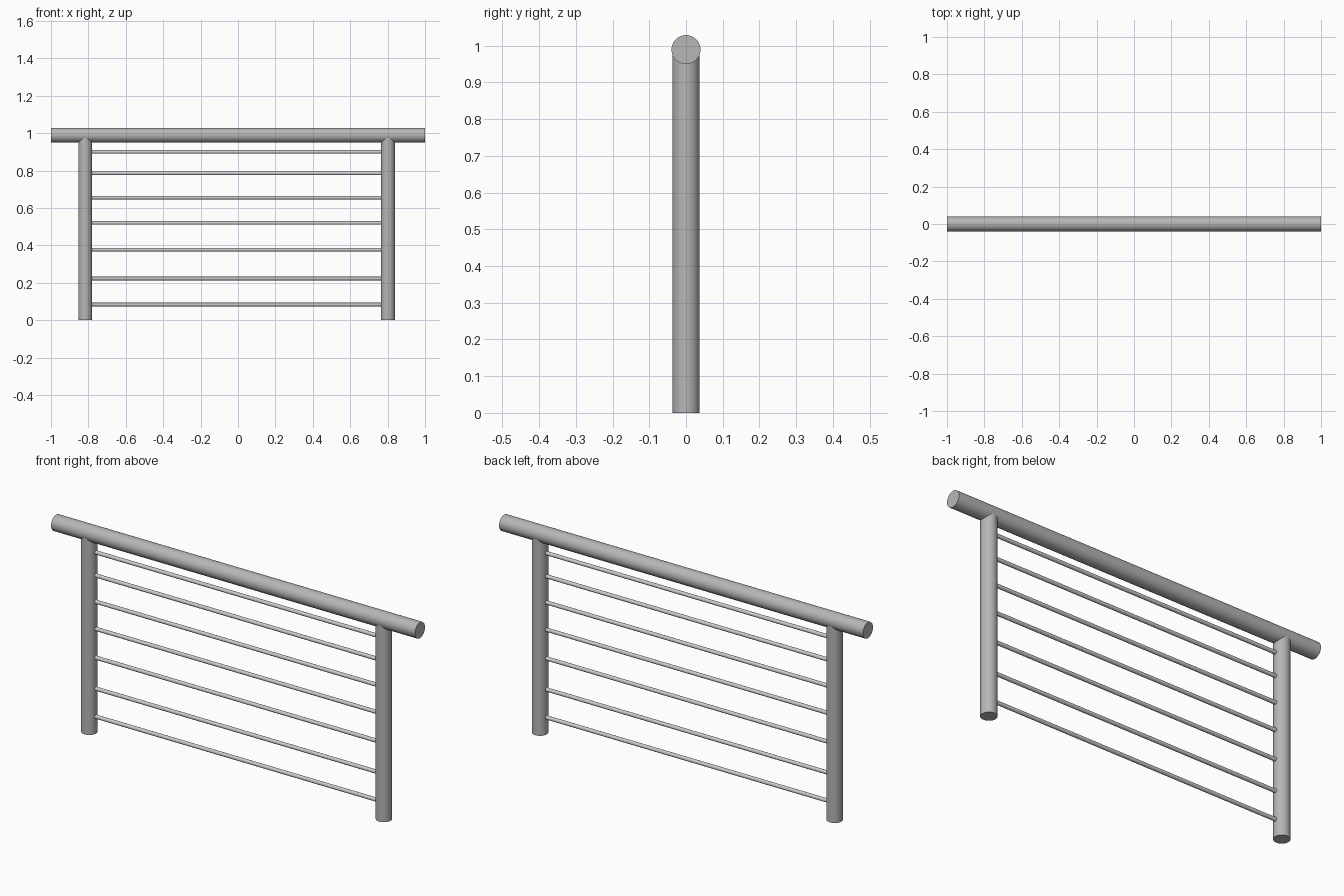
import bpy
import math

if "Cube" in bpy.data.objects:
    bpy.data.objects.remove(bpy.data.objects["Cube"])

# Darker grey for the handrail and posts; the bars stay plain grey
dark = bpy.data.materials.new("dark_grey")
dark.diffuse_color = (0.47, 0.47, 0.47, 1)
dark.use_nodes = True
dark.node_tree.nodes["Principled BSDF"].inputs["Base Color"].default_value = dark.diffuse_color


def cylinder(name, radius, start, end, axis, offset, sides=48, material=None):
    """Smooth capped cylinder from start to end along 'X' or 'Z'; offset is its other coordinate."""
    mid = (start + end) / 2
    along_x = axis == 'X'
    bpy.ops.mesh.primitive_cylinder_add(
        vertices=sides, radius=radius, depth=end - start,
        location=(mid, 0, offset) if along_x else (offset, 0, mid),
        rotation=(0, math.pi / 2 if along_x else 0, 0))
    obj = bpy.context.object
    obj.name = name
    if material:
        obj.data.materials.append(material)
    bpy.ops.object.shade_smooth_by_angle(angle=math.radians(40))


RAIL_Z, RAIL_R = 0.9895, 0.0395
POST_R = 0.037
LEFT_X, RIGHT_X = -0.817, 0.802

# Handrail
cylinder("handrail", RAIL_R, -1, 1, 'X', RAIL_Z, material=dark)

# Posts, running up into the handrail
for side, x in (("left", LEFT_X), ("right", RIGHT_X)):
    cylinder(side + "_post", POST_R, 0, RAIL_Z - 0.005, 'Z', x, material=dark)

# Horizontal bars, sunk slightly into the posts
bar_heights = (0.084, 0.223, 0.377, 0.520, 0.655, 0.785, 0.900)
for i, z in enumerate(bar_heights, 1):
    cylinder(f"bar_{i}", 0.0095, LEFT_X + POST_R - 0.005, RIGHT_X - POST_R + 0.005,
             'X', z, sides=24)
